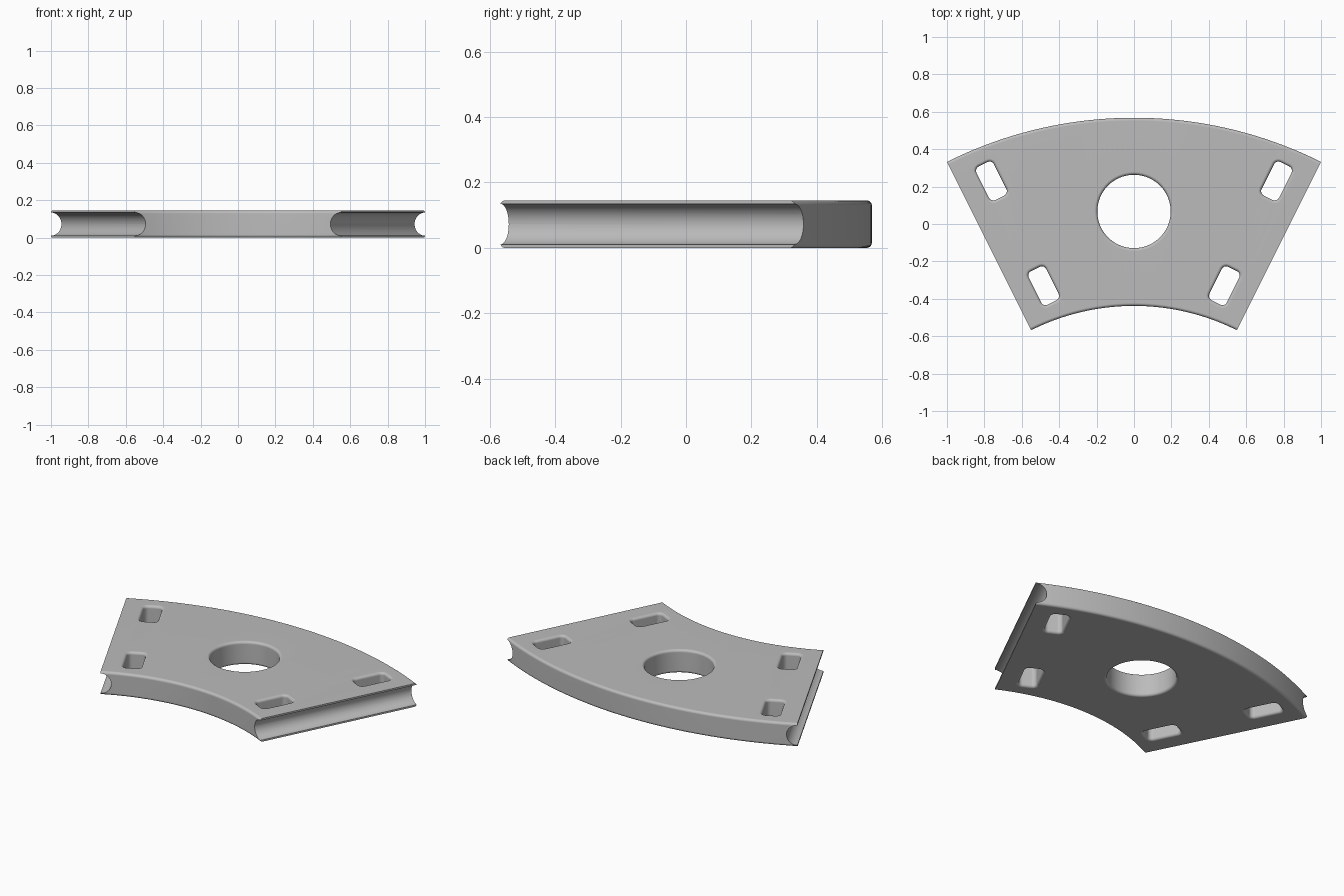
import bpy, bmesh
from math import sin, cos, pi, atan
from mathutils import Vector

cube = bpy.data.objects.get("Cube")
if cube:
    bpy.data.objects.remove(cube, do_unlink=True)

H = 0.145                  # plate thickness
FILLET = 0.016             # rounded rims
CENTRE = -1.668            # y of the arcs' common centre
R_IN, R_OUT = 1.23, 2.236
SIDE = atan(0.5)           # half angle of the sector
GROOVE = 0.062             # groove radius in the straight sides
MID = H / 2

grey = bpy.data.materials.new("grey")
grey.use_nodes = True
colour = (0.5, 0.5, 0.5, 1)
grey.diffuse_color = colour
grey.node_tree.nodes["Principled BSDF"].inputs["Base Color"].default_value = colour


def loft(name, loops):
    """Closed solid through a list of equal-length point loops."""
    bm = bmesh.new()
    rings = [[bm.verts.new(p) for p in loop] for loop in loops]
    n = len(rings[0])
    for a, b in zip(rings, rings[1:]):
        for i in range(n):
            j = (i + 1) % n
            bm.faces.new((a[i], a[j], b[j], b[i]))
    bm.faces.new(rings[0])
    bm.faces.new(rings[-1])
    bmesh.ops.recalc_face_normals(bm, faces=bm.faces)
    mesh = bpy.data.meshes.new(name)
    bm.to_mesh(mesh)
    bm.free()
    mesh.materials.append(grey)
    obj = bpy.data.objects.new(name, mesh)
    bpy.context.collection.objects.link(obj)
    return obj


def rounded(cx, cy, hx, hy, r, steps):
    """Rounded rectangle outline; hx, hy are the corner centres."""
    pts = []
    for k, (sx, sy) in enumerate(((1, 1), (-1, 1), (-1, -1), (1, -1))):
        for i in range(steps + 1):
            if hx == 0 and i == steps:
                continue
            a = (k + i / steps) * pi / 2
            pts.append((cx + sx * hx + r * cos(a), cy + sy * hy + r * sin(a)))
    return pts


def hole(x, y, hx, hy, r, turn, steps):
    """Cutter for a through hole whose two rims flare with a fillet."""
    quarter = [i / 6 * pi / 2 for i in range(7)]
    low = [(FILLET * (1 - sin(a)), FILLET * (1 - cos(a))) for a in quarter]
    levels = [(-0.05, FILLET)]
    levels += [(FILLET * (1 - cos(a)), FILLET * (1 - sin(a))) for a in quarter]
    levels += [(H - z, d) for z, d in reversed(levels)]
    loops = []
    for z, d in levels:
        loops.append([(x + u * cos(turn) + v * sin(turn),
                       y - u * sin(turn) + v * cos(turn), z)
                      for u, v in rounded(0, 0, hx, hy, r + d, steps)])
    return loft("hole_cutter", loops)


def side_cutter(sign):
    """Trims one straight side and cuts its round groove."""
    out = Vector((cos(SIDE), -sin(SIDE), 0))
    along = Vector((sin(SIDE), cos(SIDE), 0))
    prof = [(0, -0.2), (0.5, -0.2), (0.5, 0.4), (0, 0.4)]
    prof += [(-GROOVE * sin(i * pi / 24), MID + GROOVE * cos(i * pi / 24))
             for i in range(25)]
    loops = []
    for t in (0.8, 2.8):
        pts = [along * t + out * u + Vector((0, CENTRE, z)) for u, z in prof]
        loops.append([(sign * p.x, p.y, p.z) for p in pts])
    return loft("side_cutter", loops)


# Plate: rounded section swept around the arc centre, wider than needed
section = rounded((R_IN + R_OUT) / 2, MID, (R_OUT - R_IN) / 2 - FILLET,
                  MID - FILLET, FILLET, 6)
sweep = [SIDE * 1.15 * (i / 40 - 1) for i in range(81)]
plate = loft("sector_plate", [[(r * sin(a), CENTRE + r * cos(a), z)
                               for r, z in section] for a in sweep])

# Grooved sides, centre hole and the four slots
cutters = [hole(0, 0.067, 0, 0, 0.196, 0, 24)]
for s in (1, -1):
    cutters.append(side_cutter(s))
    for x, y in ((0.762, 0.23), (0.483, -0.33)):
        cutters.append(hole(s * x, y, 0.026, 0.074, 0.026, s * SIDE, 6))

bpy.context.view_layer.objects.active = plate
for c in cutters:
    mod = plate.modifiers.new("cut", 'BOOLEAN')
    mod.operation = 'DIFFERENCE'
    mod.solver = 'EXACT'
    mod.object = c
    bpy.ops.object.modifier_apply(modifier=mod.name)
    bpy.data.objects.remove(c, do_unlink=True)

# Smooth arcs and fillets, crisp side lips
bpy.ops.object.select_all(action='DESELECT')
plate.select_set(True)
bpy.ops.object.shade_smooth_by_angle(angle=pi / 6)
weighted = plate.modifiers.new("flat_caps", 'WEIGHTED_NORMAL')
weighted.keep_sharp = True
